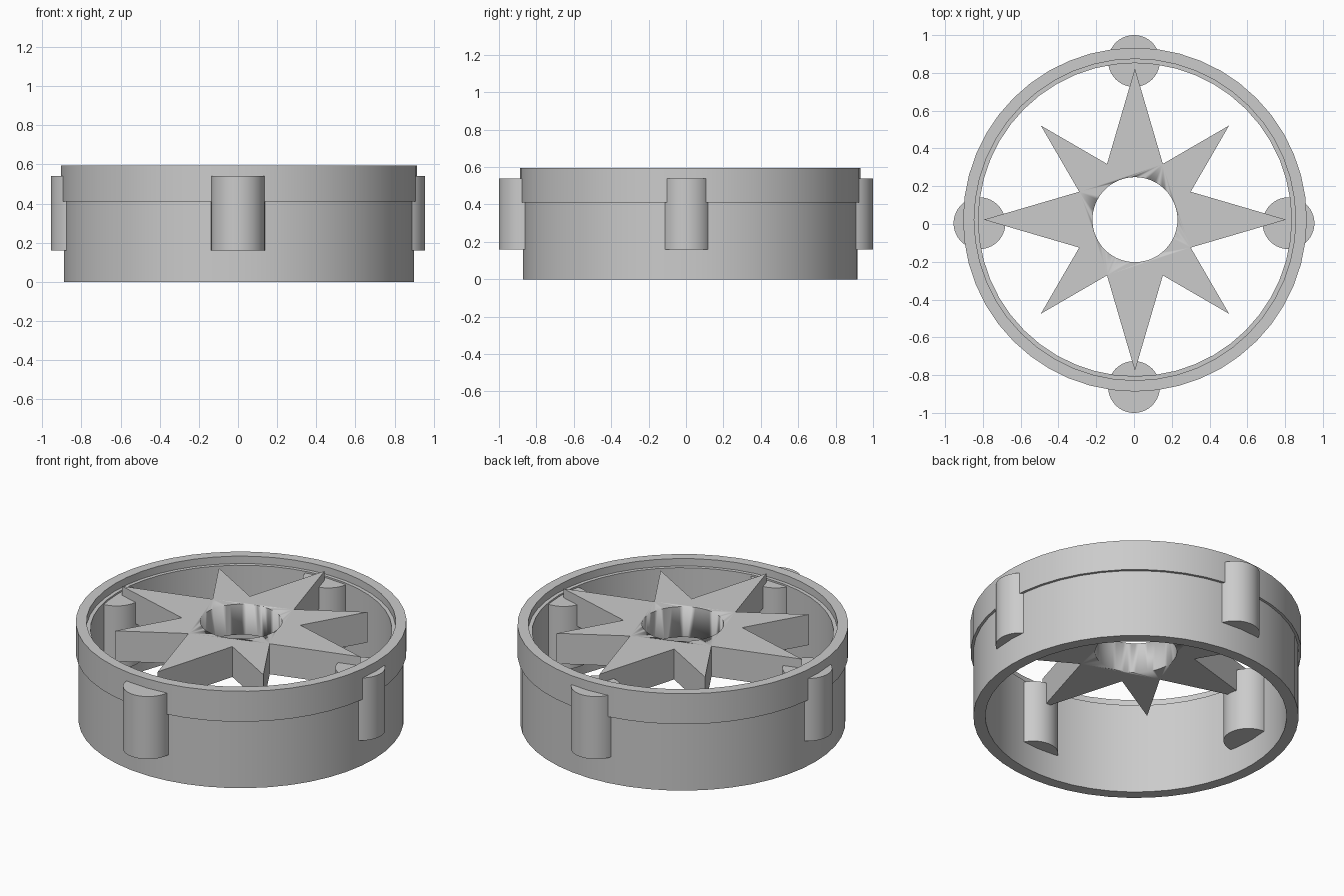
import bpy
import bmesh
from math import cos, sin, pi, radians

cube = bpy.data.objects.get("Cube")
if cube:
    bpy.data.objects.remove(cube, do_unlink=True)

grey = bpy.data.materials.new("plain grey")
grey.use_nodes = True
COLOUR = (0.6, 0.6, 0.6, 1)
grey.diffuse_color = COLOUR
grey.node_tree.nodes["Principled BSDF"].inputs["Base Color"].default_value = COLOUR

CENTRE = (0.005, 0.023)
STEP_Z, LEDGE_Z, TOP_Z = 0.41, 0.55, 0.595


def finish(name, bm, x, y):
    bmesh.ops.recalc_face_normals(bm, faces=bm.faces)
    mesh = bpy.data.meshes.new(name)
    bm.to_mesh(mesh)
    bm.free()
    mesh.materials.append(grey)
    obj = bpy.data.objects.new(name, mesh)
    bpy.context.collection.objects.link(obj)
    obj.location = (x, y, 0)
    bpy.ops.object.select_all(action="DESELECT")
    obj.select_set(True)
    bpy.context.view_layer.objects.active = obj
    bpy.ops.object.shade_smooth_by_angle(angle=radians(30))
    return obj


def bridge_loops(bm, loops):
    """Join a closed series of equal vertex loops with quads."""
    n = len(loops[0])
    for a, b in zip(loops, loops[1:] + loops[:1]):
        for i in range(n):
            j = (i + 1) % n
            bm.faces.new((a[i], a[j], b[j], b[i]))


def lathe(name, profile, segments=48):
    bm = bmesh.new()
    loops = [[bm.verts.new((r * cos(2 * pi * i / segments),
                            r * sin(2 * pi * i / segments), z))
              for i in range(segments)] for r, z in profile]
    bridge_loops(bm, loops)
    finish(name, bm, *CENTRE)


# Lower tube with a narrow neck that carries the rim
lathe("body_ring", [(0.829, 0), (0.895, 0), (0.895, STEP_Z),
                    (0.851, STEP_Z), (0.851, LEDGE_Z), (0.829, LEDGE_Z)])

# Slightly wider upper band
lathe("upper_rim", [(0.851, STEP_Z), (0.91, STEP_Z),
                    (0.91, TOP_Z), (0.851, TOP_Z)])

# Four round pegs set through the wall
for name, x, y in (("front_peg", 0, -0.863), ("back_peg", 0, 0.863),
                   ("left_peg", 0.818, 0.004), ("right_peg", -0.818, 0.004)):
    bm = bmesh.new()
    bmesh.ops.create_cone(bm, cap_ends=True, segments=64,
                          radius1=0.137, radius2=0.137, depth=0.38)
    bmesh.ops.translate(bm, verts=bm.verts, vec=(0, 0, 0.35))
    finish(name, bm, x, y)

# Eight-pointed star plate: long points on the axes, shorter ones between
NOTCH = (0.33, radians(26.6))
outline = []
for k in range(4):
    base = k * pi / 2
    for radius, angle in ((0.80, 0), NOTCH, (0.705, pi / 4),
                          (NOTCH[0], pi / 2 - NOTCH[1])):
        outline.append((radius * cos(base + angle), radius * sin(base + angle)))

bm = bmesh.new()
bottom = bm.faces.new([bm.verts.new((x, y, STEP_Z)) for x, y in outline])
ext = bmesh.ops.extrude_face_region(bm, geom=[bottom], use_keep_orig=True)
bmesh.ops.translate(bm, vec=(0, 0, TOP_Z - STEP_Z),
                    verts=[v for v in ext["geom"] if isinstance(v, bmesh.types.BMVert)])
star = finish("star_plate", bm, *CENTRE)

# Round hole through the star
bm = bmesh.new()
bmesh.ops.create_cone(bm, cap_ends=True, segments=64,
                      radius1=0.225, radius2=0.225, depth=1)
bmesh.ops.translate(bm, verts=bm.verts, vec=(0, 0, 0.5))
cutter = finish("hole_cutter", bm, *CENTRE)
cutter.hide_render = True
cutter.hide_viewport = True
cutter.display_type = "WIRE"

cut = star.modifiers.new("Centre hole", "BOOLEAN")
cut.operation = "DIFFERENCE"
cut.object = cutter
cut.solver = "EXACT"
